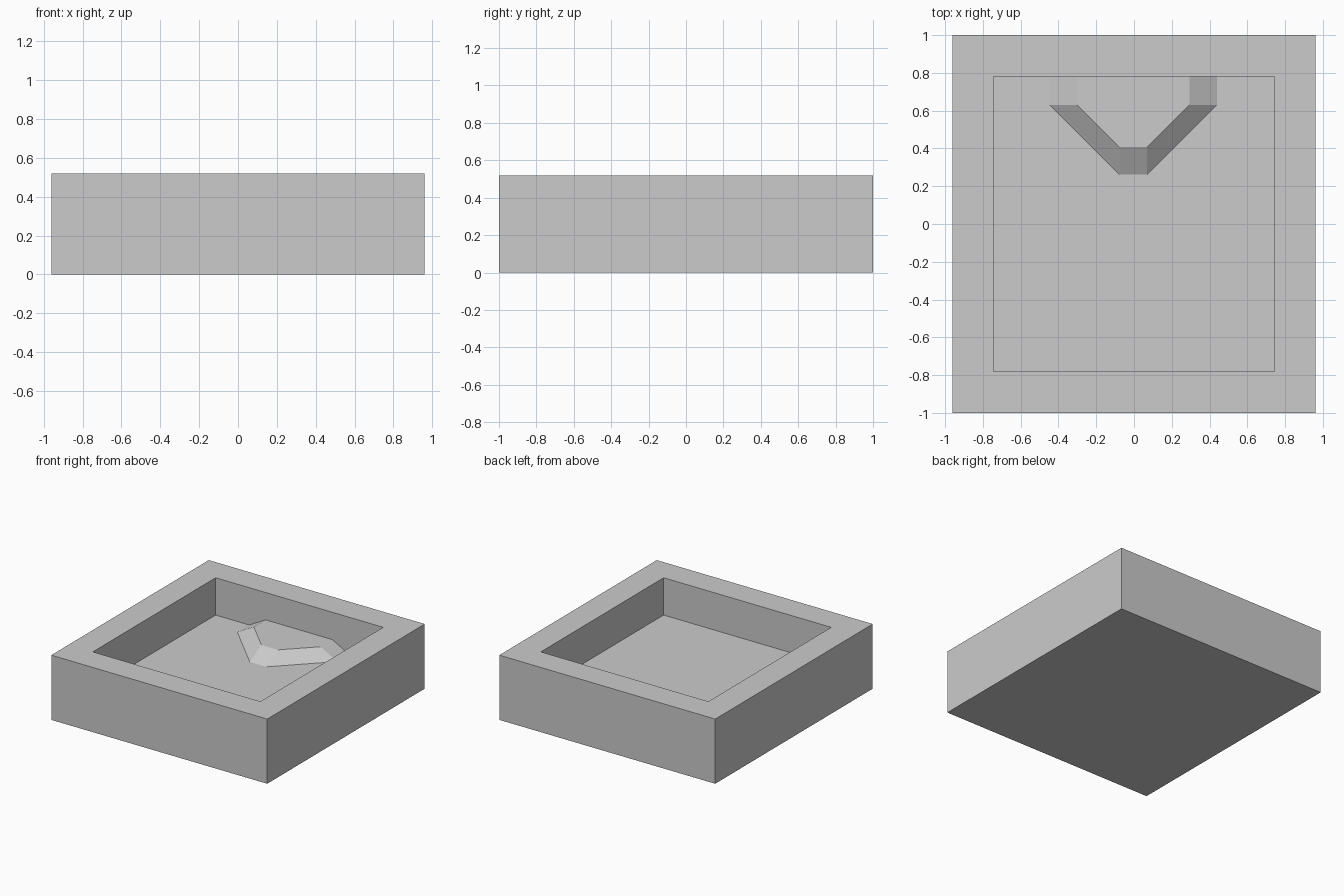
import bpy, bmesh

if "Cube" in bpy.data.objects:
    bpy.data.objects.remove(bpy.data.objects["Cube"])

HX, HY, H = 0.96, 1.0, 0.52       # outer half sizes and height
IX, IY, FLOOR = 0.745, 0.78, 0.22  # recess half sizes and floor level


def make_object(name, bm):
    bmesh.ops.recalc_face_normals(bm, faces=bm.faces[:])
    mesh = bpy.data.meshes.new(name)
    bm.to_mesh(mesh)
    bm.free()
    obj = bpy.data.objects.new(name, mesh)
    bpy.context.collection.objects.link(obj)
    return obj


def bridge(bm, a, b, closed=True):
    n = len(a)
    for i in range(n if closed else n - 1):
        j = (i + 1) % n
        bm.faces.new((a[i], a[j], b[j], b[i]))


# Tray: block with a rectangular recess, built from stacked rectangular loops
bm = bmesh.new()
loops = []
for x, y, z in ((HX, HY, 0), (HX, HY, H), (IX, IY, H), (IX, IY, FLOOR)):
    loops.append([bm.verts.new((sx * x, sy * y, z))
                  for sx, sy in ((-1, -1), (1, -1), (1, 1), (-1, 1))])
for lower, upper in zip(loops, loops[1:]):
    bridge(bm, lower, upper)
bm.faces.new(loops[0])
bm.faces.new(loops[-1])
make_object("tray", bm)


# Raised platform: sloped part-octagon ending at the back wall
def outline(bm, r, z):
    cx, cy, e = -0.004, 0.705, 0.074
    pts = ((-r, IY - cy), (-r, -e), (-e, -r), (e, -r), (r, -e), (r, IY - cy))
    return [bm.verts.new((cx + x, cy + y, z)) for x, y in pts]


bm = bmesh.new()
base = outline(bm, 0.444, FLOOR)
top = outline(bm, 0.297, 0.30)
bridge(bm, base, top, closed=False)
bm.faces.new(top)
# Close the platform against the wall and floor
bm.faces.new((base[0], base[-1], top[-1], top[0]))
bm.faces.new(base)
make_object("raised_platform", bm)
